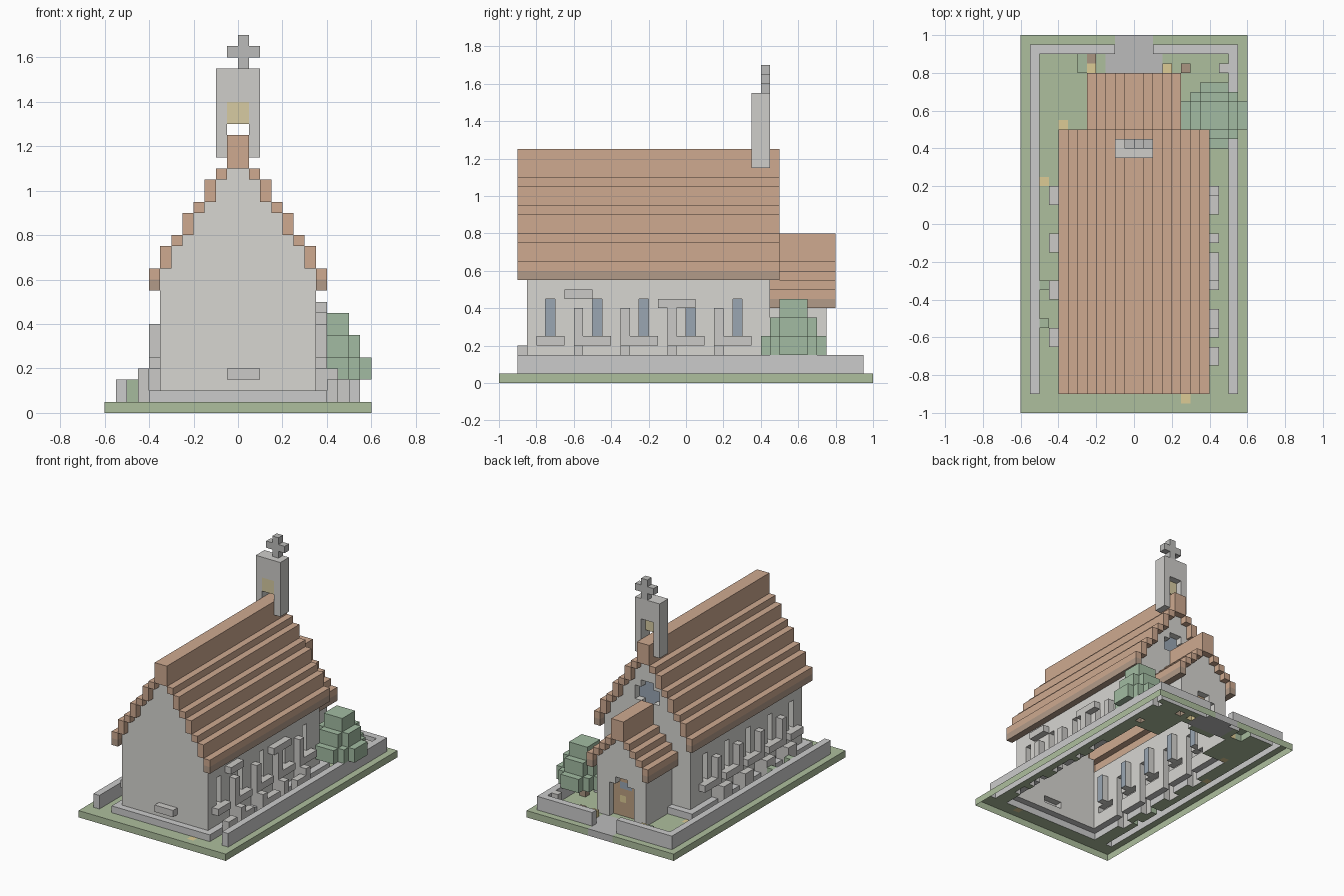
import bpy

if "Cube" in bpy.data.objects:
    bpy.data.objects.remove(bpy.data.objects["Cube"])

U = 0.05          # block size
grid = {}         # (i, j, k) -> part name


def box(part, x0, x1, y0, y1, z0, z1):
    """Fill a block range with a part; None carves it away."""
    for i in range(x0, x1):
        for j in range(y0, y1):
            for k in range(z0, z1):
                if part is None:
                    grid.pop((i, j, k), None)
                else:
                    grid[i, j, k] = part


def pair(part, x0, x1, y0, y1, z0, z1):
    """Same box on both sides of x = 0."""
    box(part, x0, x1, y0, y1, z0, z1)
    box(part, -x1, -x0, y0, y1, z0, z1)


def gabled(wall, roof, eave, tops, bottoms, wall_y, roof_y):
    """Solid house body with a stepped roof, one column at a time."""
    last = len(tops) - 1
    for c, (t, b) in enumerate(zip(tops, bottoms)):
        if c < last:
            pair(wall, c, c + 1, *wall_y, 1, b)
        pair(roof, c, c + 1, *roof_y, b, t)
    pair(eave, last, last + 1, *roof_y, bottoms[-1], bottoms[-1] + 1)


def rounded(part, x0, x1, y0, y1, z0, z1, cut):
    """Box with its vertical corners stepped off."""
    box(part, x0, x1, y0, y1, z0, z1)
    for i in range(cut):
        for x in (x0 + i, x1 - 1 - i):
            for j in range(cut - i):
                for y in (y0 + j, y1 - 1 - j):
                    box(None, x, x + 1, y, y + 1, z0, z1)


# bush and trunk (the building is laid over it afterwards)
rounded("bush", 5, 12, 8, 15, 3, 5, 2)
rounded("bush", 6, 11, 9, 14, 5, 7, 1)
box("bush", 7, 10, 10, 13, 7, 9)
box("trunk", 8, 9, 11, 12, 1, 3)

# lawn and path
box("lawn", -12, 12, -20, 20, 0, 1)
box("path", -2, 2, 16, 20, 0, 1)
box("path", -3, 3, 15, 18, 0, 1)
for x, y in ((-8, 10), (-10, 4), (5, -19)):
    box("flowers", x, x + 1, y, y + 1, 0, 1)

# boundary wall
pair("boundary_wall", 10, 11, -18, 19, 1, 3)
pair("boundary_wall", 2, 11, 18, 19, 1, 3)

# nave and porch
box("plinth", -8, 8, -18, 10, 1, 2)
gabled("nave_wall", "nave_roof", "nave_eave",
       [25, 22, 21, 19, 18, 16, 15, 13], [22, 21, 19, 18, 16, 15, 13, 11],
       (-17, 9), (-18, 10))
gabled("porch_wall", "porch_roof", "porch_eave",
       [16, 13, 12, 11, 10], [13, 12, 11, 10, 8], (9, 15), (9, 16))
box("front_stone", -1, 2, -18, -17, 3, 4)

# side windows with sills
for y in (-15, -10, -5, 0, 5):
    pair(None, 6, 7, y, y + 1, 5, 9)
    pair("window_glass", 5, 6, y, y + 1, 5, 9)
    pair("sill", 7, 8, y - 1, y + 2, 4, 5)

# buttresses
for y in (-12, -7, -2, 3):
    pair("buttress", 7, 8, y, y + 1, 1, 8)
    box("buttress", 8, 9, y, y + 1, 1, 4)
    box("buttress", -9, -8, y - 1, y + 1, 1, 4)

# loose and projecting stones on the right side
box("side_stone", 7, 8, -13, -10, 9, 10)
box("side_stone", 7, 8, -3, 1, 8, 9)
for y0, y1 in ((-15, -13), (-11, -9), (-6, -3), (1, 3)):
    box("side_stone", 8, 9, y0, y1, 1, 3)

# gable window above the porch
for w, z0, z1 in ((2, 16, 18), (1, 15, 19)):
    box(None, -w, w, 8, 9, z0, z1)
    box("window_glass", -w, w, 7, 8, z0, z1)

# arched door
for w, z in ((2, 6), (1, 7)):
    box(None, -w, w, 14, 15, 1, z)
    box("door", -w, w, 13, 14, 1, z)
box("flowers", 0, 1, 13, 14, 3, 4)
box("window_glass", -1, 1, 13, 14, 5, 6)

# bell tower, bell and cross
box("bell_tower", -2, 2, 7, 9, 23, 31)
box("nave_roof", -1, 1, 7, 9, 23, 25)
box(None, -1, 1, 7, 9, 25, 28)
box("bell", -1, 1, 7, 8, 26, 28)
box("cross", 0, 1, 8, 9, 31, 34)
box("cross", -1, 2, 8, 9, 32, 33)

# garden details
for x in (-5, 3):
    box("flowers", x, x + 1, 16, 17, 1, 2)
box("trunk", -5, -4, 17, 18, 1, 2)
box("trunk", 5, 6, 16, 17, 1, 2)
box("shrub", -6, -5, 16, 18, 1, 2)
for y in (-7, -11):
    box("shrub", -10, -9, y, y + 1, 1, 3)
box("side_stone", 9, 10, 16, 17, 1, 3)

COLORS = {
    "lawn": (.42, .52, .34), "bush": (.36, .50, .36), "shrub": (.38, .50, .34),
    "trunk": (.40, .30, .22), "path": (.50, .50, .50), "flowers": (.72, .60, .30),
    "nave_roof": (.62, .40, .28), "porch_roof": (.62, .40, .28),
    "nave_eave": (.45, .33, .25), "porch_eave": (.45, .33, .25),
    "nave_wall": (.68, .67, .64), "porch_wall": (.68, .67, .64),
    "bell_tower": (.62, .61, .59), "window_glass": (.32, .38, .45),
    "door": (.50, .35, .22), "bell": (.68, .60, .36),
    "boundary_wall": (.58, .57, .56), "plinth": (.55, .54, .53),
    "sill": (.60, .59, .57), "buttress": (.60, .59, .57),
    "side_stone": (.60, .59, .57), "front_stone": (.60, .59, .57),
    "cross": (.50, .50, .49),
}

# outward corner loops of a unit block, by face direction
FACES = {
    (1, 0, 0): ((1, 0, 0), (1, 1, 0), (1, 1, 1), (1, 0, 1)),
    (-1, 0, 0): ((0, 1, 0), (0, 0, 0), (0, 0, 1), (0, 1, 1)),
    (0, 1, 0): ((1, 1, 0), (0, 1, 0), (0, 1, 1), (1, 1, 1)),
    (0, -1, 0): ((0, 0, 0), (1, 0, 0), (1, 0, 1), (0, 0, 1)),
    (0, 0, 1): ((0, 0, 1), (1, 0, 1), (1, 1, 1), (0, 1, 1)),
    (0, 0, -1): ((0, 1, 0), (1, 1, 0), (1, 0, 0), (0, 0, 0)),
}

# skin each part with its exposed faces only; the underside stays open
meshes = {}
for (i, j, k), part in grid.items():
    verts, faces = meshes.setdefault(part, ({}, []))
    for (dx, dy, dz), loop in FACES.items():
        if (i + dx, j + dy, k + dz) in grid or k + dz < 0:
            continue
        faces.append([verts.setdefault((i + a, j + b, k + c), len(verts))
                      for a, b, c in loop])

for part, (verts, faces) in meshes.items():
    me = bpy.data.meshes.new(part)
    me.from_pydata([(x * U, y * U, z * U) for x, y, z in verts], [], faces)
    mat = bpy.data.materials.new(part)
    mat.diffuse_color = (*COLORS[part], 1)
    mat.use_nodes = True
    mat.node_tree.nodes["Principled BSDF"].inputs["Base Color"].default_value = mat.diffuse_color
    me.materials.append(mat)
    bpy.context.collection.objects.link(bpy.data.objects.new(part, me))
